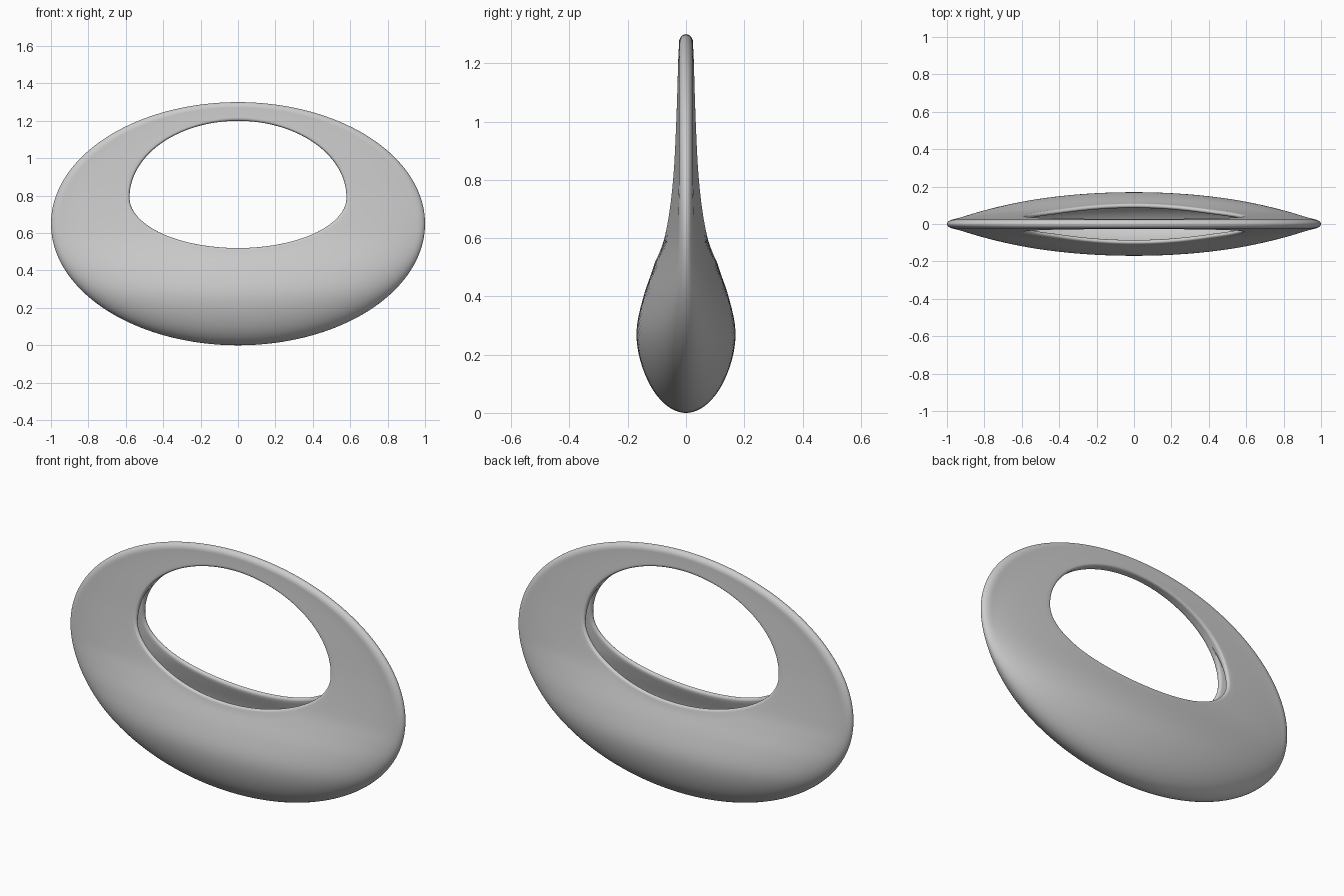
import bpy, bmesh, math

if "Cube" in bpy.data.objects:
    bpy.data.objects.remove(bpy.data.objects["Cube"])

N, M, K = 160, 32, 10          # steps around, across the wall, over the lip
LIP = 0.016                    # lip rounding depth

# Fullness of the body by height: (z, factor)
FULL = [(0, .24), (.1, .236), (.26, .2125), (.4, .158), (.5, .115),
        (.6, .083), (.8, .057), (1.0, .048), (1.2, .045), (1.3, .045)]


def fullness(z):
    """Smooth curve through FULL."""
    z = min(max(z, 0), 1.2999)
    i = max(k for k in range(len(FULL) - 1) if FULL[k][0] <= z)

    def slope(k):
        a, b = FULL[max(k - 1, 0)], FULL[min(k + 1, len(FULL) - 1)]
        return (b[1] - a[1]) / (b[0] - a[0])
    (z0, v0), (z1, v1) = FULL[i], FULL[i + 1]
    h = z1 - z0
    t = (z - z0) / h
    return ((2*t**3 - 3*t**2 + 1) * v0 + (t**3 - 2*t**2 + t) * h * slope(i)
            + (3*t**2 - 2*t**3) * v1 + (t**3 - t**2) * h * slope(i + 1))


def half_depth(x, z):
    """Half thickness of the body, with a rounded minimum at the rim."""
    e = min(x * x + ((z - .65) / .65) ** 2, 1)
    body = fullness(z) * math.sqrt(1 - e)
    d = min((1 - math.sqrt(e)) * .8 / .035, 1)
    rim = .024 * math.sqrt(1 - (1 - d) ** 2)
    return (body ** 5 + rim ** 5) ** .2


def section(a):
    """Front half of the wall at angle a: outside, lip, hollow inside."""
    c, s = math.cos(a), math.sin(a)
    ox, oz = c, .65 + .65 * s
    ix, iz = .58 * c, .79 + (.41 if s > 0 else .27) * s
    length = math.hypot(ox - ix, oz - iz)
    end = 1 - LIP / length

    def at(t):
        return ox + (ix - ox) * t, oz + (iz - oz) * t

    def inside(x, z):
        wall = .025 + .012 * min(max((z - .75) / .3, 0), 1)
        return max(half_depth(x, z) - wall, 0)

    pts = []
    for j in range(M + 1):
        x, z = at(end * (j / M) ** 2)
        pts.append((x, -half_depth(x, z), z))
    x, z = at(end)
    y0, y1 = half_depth(x, z), inside(x, z)
    k = min(y1 / .01, 1)
    for j in range(1, K + 1):
        f = math.pi * j / K
        b = math.sin(f) if f < math.pi / 2 else 1 - k + k * math.sin(f)
        x, z = at(end + (1 - end) * b)
        pts.append((x, -((y0 + y1) / 2 + (y0 - y1) / 2 * math.cos(f)), z))
    for j in range(1, M + 1):
        x, z = at(end * (1 - j / M))
        pts.append((x, -inside(x, z), z))
    return pts


# Front shell of the ring vase
bm = bmesh.new()
rings = [[bm.verts.new(p) for p in section(2 * math.pi * i / N)] for i in range(N)]
for i in range(N):
    r, q = rings[i], rings[(i + 1) % N]
    for j in range(len(r) - 1):
        bm.faces.new((r[j], q[j], q[j + 1], r[j + 1])).smooth = True
mesh = bpy.data.meshes.new("ring_vase")
bm.to_mesh(mesh)
bm.free()
vase = bpy.data.objects.new("ring_vase", mesh)
bpy.context.collection.objects.link(vase)

# Back shell
mirror = vase.modifiers.new("mirror_back", 'MIRROR')
mirror.use_axis = (False, True, False)
mirror.merge_threshold = 0.00001
